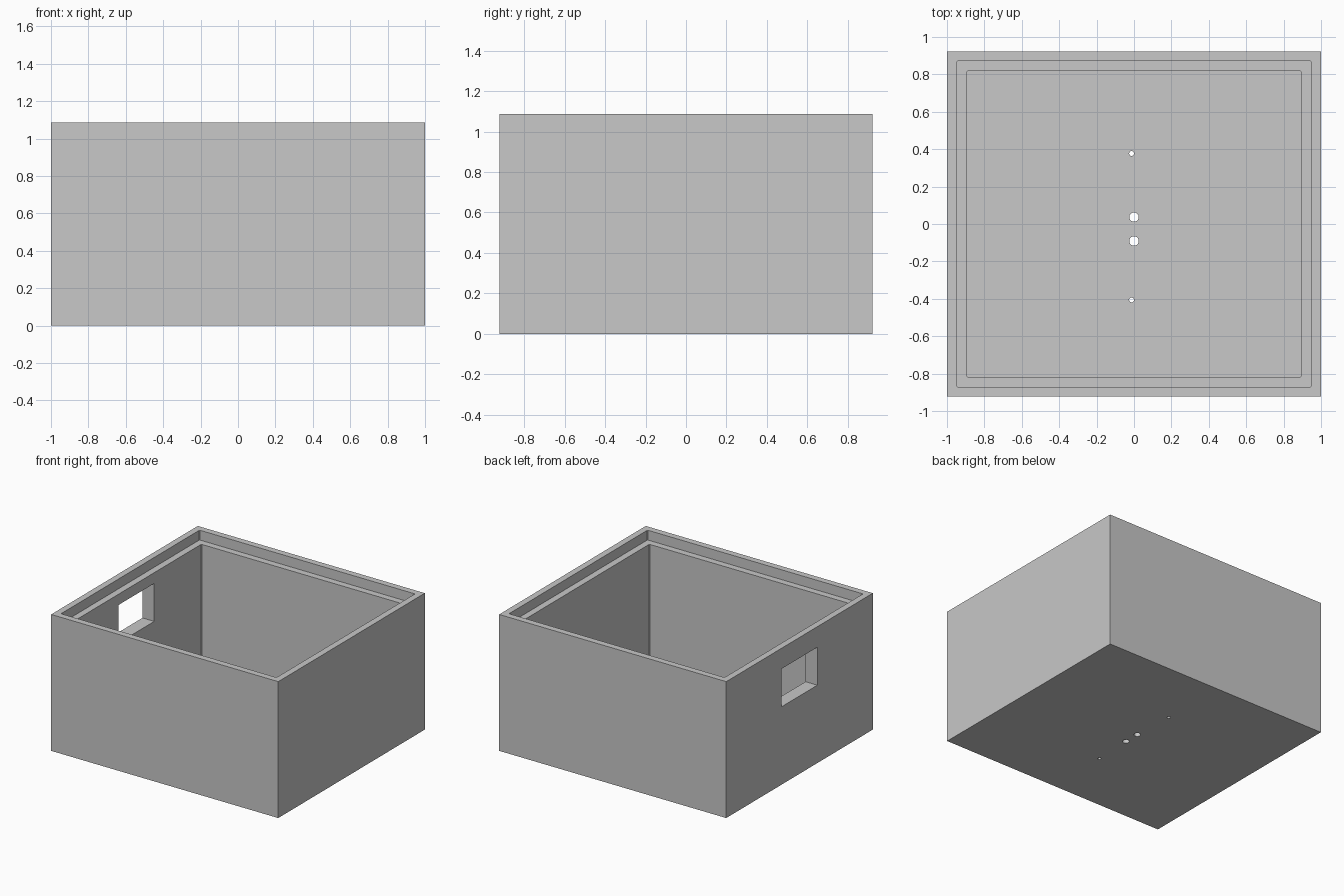
import bpy
import bmesh
from mathutils import Matrix, Vector

if "Cube" in bpy.data.objects:
    bpy.data.objects.remove(bpy.data.objects["Cube"])

HALF_X, HALF_Y, HEIGHT = 1.0, 0.922, 1.086
LIP, WALL, FLOOR = 0.051, 0.104, 0.052
LEDGE_Z = HEIGHT - 0.078
ABOVE = HEIGHT + 0.2

grey = bpy.data.materials.new("light grey plastic")
grey.use_nodes = True
colour = (0.58, 0.58, 0.58, 1)
grey.diffuse_color = colour
grey.node_tree.nodes["Principled BSDF"].inputs["Base Color"].default_value = colour


def to_object(name, bm):
    mesh = bpy.data.meshes.new(name)
    bm.to_mesh(mesh)
    bm.free()
    mesh.materials.append(grey)
    obj = bpy.data.objects.new(name, mesh)
    bpy.context.collection.objects.link(obj)
    return obj


def block(name, low, high, corner=0.0):
    """Box between two points, with optional trimmed upright corners."""
    low, high = Vector(low), Vector(high)
    bm = bmesh.new()
    bmesh.ops.create_cube(bm, size=1)
    bmesh.ops.scale(bm, vec=high - low, verts=bm.verts)
    bmesh.ops.translate(bm, vec=(low + high) / 2, verts=bm.verts)
    if corner:
        upright = [e for e in bm.edges
                   if abs(e.verts[0].co.z - e.verts[1].co.z) > 0.01]
        bmesh.ops.bevel(bm, geom=upright, offset=corner, segments=1,
                        profile=0.5, affect='EDGES')
    return to_object(name, bm)


def drill(name, x, y, radius):
    bm = bmesh.new()
    bmesh.ops.create_cone(bm, cap_ends=True, segments=20, radius1=radius,
                          radius2=radius, depth=0.6,
                          matrix=Matrix.Translation((x, y, 0)))
    return to_object(name, bm)


def cut(target, cutter):
    cutter.hide_render = True
    mod = target.modifiers.new(cutter.name, 'BOOLEAN')
    mod.operation = 'DIFFERENCE'
    mod.solver = 'EXACT'
    mod.object = cutter
    bpy.context.view_layer.objects.active = target
    bpy.ops.object.modifier_apply(modifier=mod.name)
    bpy.data.objects.remove(cutter)


# Outer shell
box = block("open_box", (-HALF_X, -HALF_Y, 0), (HALF_X, HALF_Y, HEIGHT))

# Main cavity, then the wider recess that leaves a ledge for a lid
for name, inset, bottom in (("cavity", WALL, FLOOR), ("lid_recess", LIP, LEDGE_Z)):
    x, y = HALF_X - inset, HALF_Y - inset
    cut(box, block(name, (-x, -y, bottom), (x, y, ABOVE), corner=0.006))

# Window through one side wall
cut(box, block("window", (-HALF_X - 0.1, -0.224, 0.62),
               (-HALF_X + WALL + 0.1, 0.226, 0.922)))

# Cable holes and screw holes through the floor
for x, y, radius in ((0, 0.037, 0.025), (0, -0.091, 0.025),
                     (-0.013, 0.377, 0.013), (-0.013, -0.406, 0.013)):
    cut(box, drill("floor_hole", x, y, radius))
